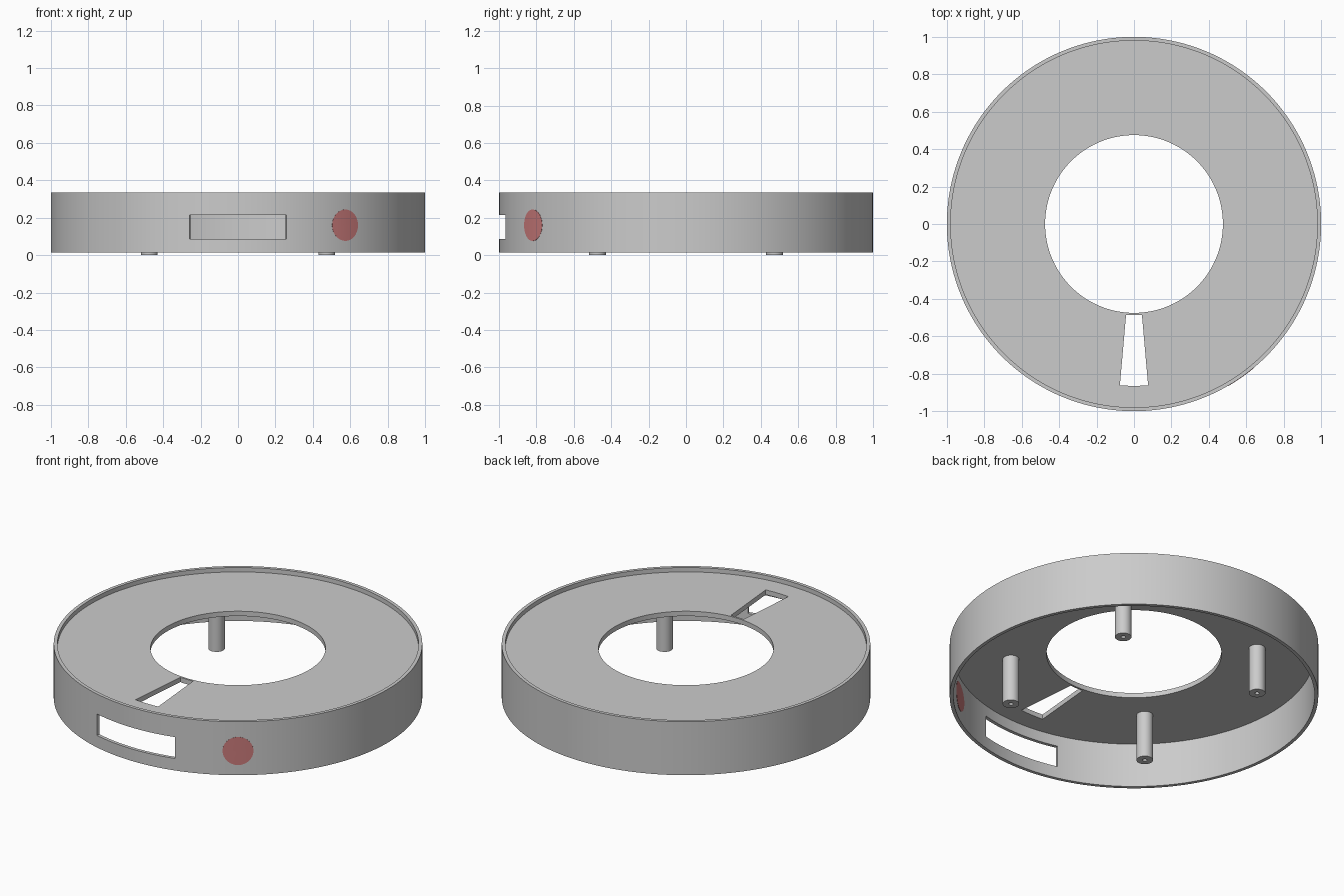
import bpy, bmesh, math

if "Cube" in bpy.data.objects:
    bpy.data.objects.remove(bpy.data.objects["Cube"])

def material(name, rgb):
    m = bpy.data.materials.new(name)
    m.diffuse_color = (*rgb, 1)
    m.use_nodes = True
    m.node_tree.nodes["Principled BSDF"].inputs["Base Color"].default_value = m.diffuse_color
    return m

GREY = material("grey plastic", (0.6, 0.6, 0.6))
RED = material("red spot", (0.6, 0.2, 0.2))

def finish(bm, name, mat):
    bmesh.ops.recalc_face_normals(bm, faces=bm.faces[:])
    me = bpy.data.meshes.new(name)
    bm.to_mesh(me)
    bm.free()
    me.materials.append(mat)
    ob = bpy.data.objects.new(name, me)
    bpy.context.collection.objects.link(ob)
    bpy.ops.object.select_all(action='DESELECT')
    ob.select_set(True)
    bpy.context.view_layer.objects.active = ob
    bpy.ops.object.shade_smooth_by_angle(angle=math.radians(30))
    return ob

def ring(name, rs, zs, n=360, empty=lambda deg, j, k: False, at=(0, 0)):
    """Solid of revolution made of cells; cells flagged empty become openings.
    deg is the angle of the cell's middle away from the front (-y)."""
    bm = bmesh.new()
    verts = {}

    def v(i, j, k):
        key = (i % n, j, k)
        if key not in verts:
            a = math.tau * i / n - math.pi / 2
            verts[key] = bm.verts.new((at[0] + rs[j] * math.cos(a),
                                       at[1] + rs[j] * math.sin(a), zs[k]))
        return verts[key]

    def filled(i, j, k):
        if not (0 <= j < len(rs) - 1 and 0 <= k < len(zs) - 1):
            return False
        deg = ((i % n) + 0.5) * 360 / n
        return not empty(min(deg, 360 - deg), j, k)

    for i in range(n):
        for j in range(len(rs) - 1):
            for k in range(len(zs) - 1):
                if not filled(i, j, k):
                    continue
                for s in (0, 1):
                    d = 2 * s - 1
                    if not filled(i + d, j, k):
                        bm.faces.new([v(i + s, j + a, k + b) for a, b in ((0, 0), (1, 0), (1, 1), (0, 1))])
                    if not filled(i, j + d, k):
                        bm.faces.new([v(i + a, j + s, k + b) for a, b in ((0, 0), (1, 0), (1, 1), (0, 1))])
                    if not filled(i, j, k + d):
                        bm.faces.new([v(i + a, j + b, k + s) for a, b in ((0, 0), (1, 0), (1, 1), (0, 1))])
    return finish(bm, name, GREY)

# Outer wall with the front window
ring("outer_wall", [0.98, 1.0], [0.015, 0.087, 0.215, 0.335],
     empty=lambda deg, j, k: deg < 15 and k == 1)

# Recessed top plate with the wedge slot
ring("top_plate", [0.475, 0.487, 0.865, 0.981], [0.28, 0.309],
     empty=lambda deg, j, k: deg < 5 and j == 1)

# Four hollow screw posts under the plate
for sx, side in ((-1, "left"), (1, "right")):
    for sy, end in ((-1, "front"), (1, "back")):
        ring(f"post_{end}_{side}", [0.012, 0.045], [0.0, 0.281], n=32,
             at=(sx * 0.474, sy * 0.474))

# Red round spot going through the wall, bent to follow it
bm = bmesh.new()
N, RINGS, SIZE, MID = 32, 4, 0.084, math.radians(-55)

def on_wall(u, w, r):
    return bm.verts.new((r * math.cos(MID + u), r * math.sin(MID + u), 0.16 + w))

rims = []
for radius in (1.0015, 0.9785):
    centre = on_wall(0, 0, radius)
    prev = None
    for q in range(1, RINGS + 1):
        d = SIZE * q / RINGS
        cur = [on_wall(d * math.cos(math.tau * i / N), d * math.sin(math.tau * i / N), radius)
               for i in range(N)]
        for i in range(N):
            h = (i + 1) % N
            bm.faces.new([prev[i], cur[i], cur[h], prev[h]] if prev else [centre, cur[i], cur[h]])
        prev = cur
    rims.append(prev)
for i in range(N):
    h = (i + 1) % N
    bm.faces.new([rims[0][i], rims[0][h], rims[1][h], rims[1][i]])
finish(bm, "red_spot", RED)
